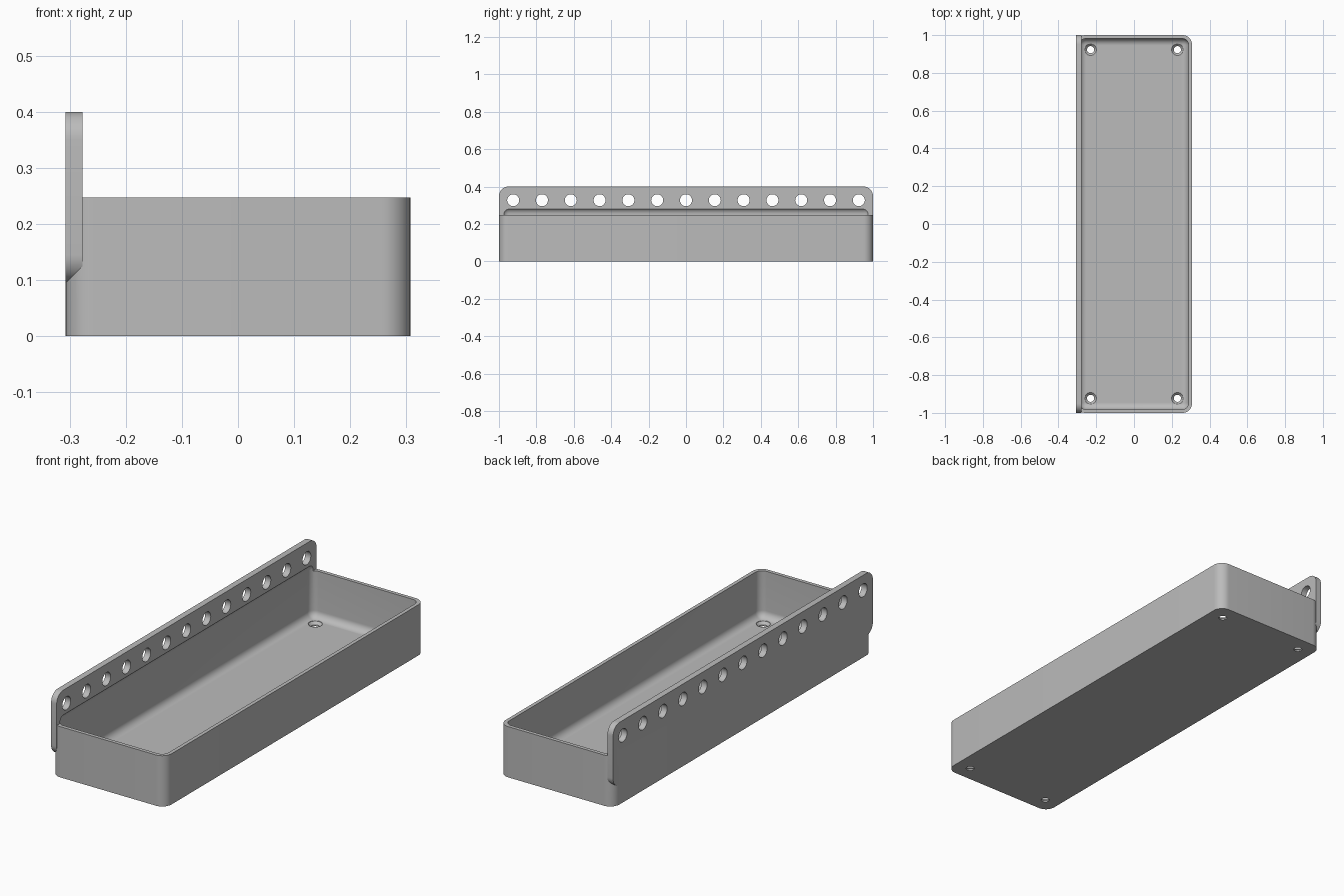
import bpy, bmesh
from math import radians
from mathutils import Matrix, Vector

cube = bpy.data.objects.get("Cube")
if cube:
    bpy.data.objects.remove(cube, do_unlink=True)

grey = bpy.data.materials.new("plain grey")
grey.use_nodes = True
grey.diffuse_color = (0.5, 0.5, 0.5, 1)
grey.node_tree.nodes["Principled BSDF"].inputs["Base Color"].default_value = (0.5, 0.5, 0.5, 1)


def make_object(name, bm):
    bmesh.ops.recalc_face_normals(bm, faces=bm.faces)
    mesh = bpy.data.meshes.new(name)
    bm.to_mesh(mesh)
    bm.free()
    mesh.materials.append(grey)
    obj = bpy.data.objects.new(name, mesh)
    bpy.context.collection.objects.link(obj)
    return obj


def rounded_box(name, low, high, radius, axes, segments=10):
    """Box whose edges running along the given axes are rounded."""
    bm = bmesh.new()
    bmesh.ops.create_cube(bm, size=1)
    low, high = Vector(low), Vector(high)
    bmesh.ops.scale(bm, vec=high - low, verts=bm.verts)
    bmesh.ops.translate(bm, vec=(low + high) / 2, verts=bm.verts)
    edges = [e for e in bm.edges
             if any(abs((e.verts[0].co - e.verts[1].co)["xyz".index(a)]) > 1e-4 for a in axes)]
    if edges:
        bmesh.ops.bevel(bm, geom=edges, offset=radius, segments=segments,
                        profile=0.5, affect='EDGES')
    return make_object(name, bm)


def add_cone(bm, matrix, depth, bottom, top):
    bmesh.ops.create_cone(bm, cap_ends=True, segments=32, radius1=bottom,
                          radius2=top, depth=depth, matrix=matrix)


def combine(target, other, operation):
    mod = target.modifiers.new(operation.lower(), 'BOOLEAN')
    mod.operation, mod.object, mod.solver = operation, other, 'EXACT'
    bpy.context.view_layer.objects.active = target
    bpy.ops.object.modifier_apply(modifier=mod.name)
    bpy.data.objects.remove(other, do_unlink=True)


HALF_W, RIM, WALL, FLOOR = 0.307, 0.247, 0.018, 0.02
PLATE_IN, PLATE_LOW, PLATE_TOP = -0.277, 0.095, 0.4

# Tray body and hanging plate
tray = rounded_box("tray", (-HALF_W, -1, 0), (HALF_W, 1, RIM), 0.05, "z")
plate = rounded_box("hanging_plate", (-HALF_W, -1, PLATE_LOW),
                    (PLATE_IN, 1, PLATE_TOP), 0.05, "x")

# Sloped underside of the plate
bm = bmesh.new()
corners = [(-HALF_W - 0.01, PLATE_LOW - 0.01), (PLATE_IN + 0.01, PLATE_LOW - 0.01),
           (PLATE_IN + 0.01, PLATE_LOW + 0.04)]
face = bm.faces.new([bm.verts.new((x, -1.1, z)) for x, z in corners])
end = bmesh.ops.extrude_face_region(bm, geom=[face])
bmesh.ops.translate(bm, vec=(0, 2.2, 0),
                    verts=[v for v in end["geom"] if isinstance(v, bmesh.types.BMVert)])
combine(plate, make_object("slope_cutter", bm), 'DIFFERENCE')
combine(tray, plate, 'UNION')

# Hollow with soft edges, reaching slightly into the plate
hollow = rounded_box("hollow_cutter", (-HALF_W + WALL, -1 + WALL, FLOOR),
                     (HALF_W - WALL, 1 - WALL, 0.288), 0.035, "xyz")
combine(tray, hollow, 'DIFFERENCE')

# Row of holes through the plate
bm = bmesh.new()
for i in range(13):
    place = Matrix.Translation((-0.292, (i - 6) * 0.154, 0.327))
    add_cone(bm, place @ Matrix.Rotation(radians(90), 4, 'Y'), 0.1, 0.032, 0.032)
combine(tray, make_object("plate_hole_cutter", bm), 'DIFFERENCE')

# Countersunk screw holes in the floor corners
for bottom, top, low, high in ((0.019, 0.019, -0.05, 0.05), (0.019, 0.032, 0.007, FLOOR),
                               (0.032, 0.032, FLOOR - 0.001, 0.06)):
    bm = bmesh.new()
    for x in (-0.23, 0.23):
        for y in (-0.923, 0.923):
            add_cone(bm, Matrix.Translation((x, y, (low + high) / 2)), high - low, bottom, top)
    combine(tray, make_object("screw_hole_cutter", bm), 'DIFFERENCE')

# Smooth shading with sharp edges kept
bpy.ops.object.select_all(action='DESELECT')
tray.select_set(True)
bpy.context.view_layer.objects.active = tray
bpy.ops.object.shade_smooth_by_angle(angle=radians(30))
